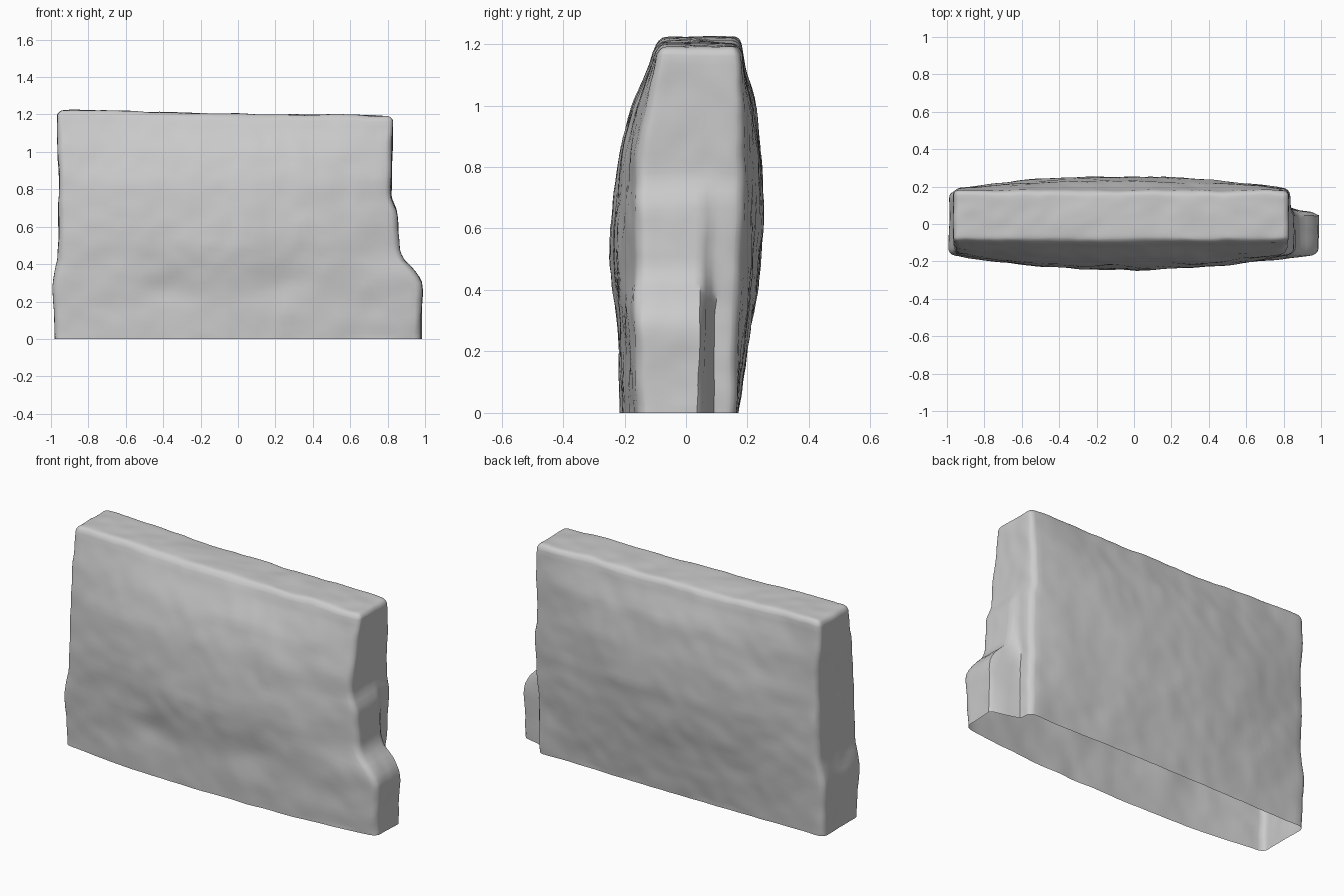
import bpy, bmesh, math
from mathutils import Vector, noise

cube = bpy.data.objects.get("Cube")
if cube:
    bpy.data.objects.remove(cube, do_unlink=True)

HX, HY, H, R = 0.9, 0.17, 1.2, 0.035   # block half sizes, height, edge rounding


def curve(points):
    """Smooth interpolation through (height, value) pairs."""
    def f(t):
        if t <= points[0][0]:
            return points[0][1]
        for (a, va), (b, vb) in zip(points, points[1:]):
            if t <= b:
                return va + (vb - va) * (t - a) / (b - a)
        return points[-1][1]
    return f


def step(a, b, t):
    t = max(0, min(1, (t - a) / (b - a)))
    return t * t * (3 - 2 * t)


# outlines of the slab by height
left_end = curve([(0, -.98), (.15, -.985), (.28, -.99), (.42, -.965), (.8, -.955), (1.1, -.965), (1.2, -.965)])
foot_end = curve([(0, .98), (.25, .99), (.31, .98), (.37, .94), (.42, .89), (.47, .86), (.68, .855), (.76, .82), (1.2, .83)])
wall_end = curve([(0, .82), (.47, .83), (.68, .84), (.76, .82), (1.2, .83)])
front_edge = curve([(0, -.155), (.2, -.16), (.6, -.165), (.85, -.155), (1, -.13), (1.12, -.105), (1.2, -.095)])
back_edge = curve([(0, .16), (.3, .172), (.6, .185), (1, .19), (1.2, .178)])
front_bulge = curve([(0, .06), (.2, .06), (.5, .082), (.8, .065), (1, .045), (1.15, .01), (1.2, 0)])
back_bulge = curve([(0, .01), (.2, .03), (.4, .055), (.6, .066), (.8, .062), (1, .035), (1.12, .006), (1.2, 0)])
top_rise = curve([(-1, .02), (-.8, .025), (-.3, .005), (.2, 0), (.8, -.005)])


def round_edges(p):
    core = Vector((max(R - HX, min(HX - R, p.x)),
                   max(R - HY, min(HY - R, p.y)),
                   min(H - R, p.z)))
    d = p - core
    return core + d.normalized() * R if d.length > R else p


def warp(p):
    u, v, z = p.x / HX, p.y / HY, p.z
    s = (v + 1) / 2
    # depth, bulging towards the middle of each face
    arch = 1 - abs(u) ** 2.2
    y0 = front_edge(z) - front_bulge(z) * arch
    y1 = back_edge(z) + back_bulge(z) * arch
    y = y0 + (y1 - y0) * s
    # length, with the foot reaching out along the front half only
    ye = front_edge(z) + (back_edge(z) - front_edge(z)) * s
    end = foot_end(z) + (wall_end(z) - foot_end(z)) * step(.045, .095, ye)
    x = left_end(z) + (end - left_end(z)) * (u + 1) / 2
    # shallow hollows in the front face
    for hx, hz in ((-.37, .26), (.25, .3)):
        y += .018 * math.exp(-((x - hx) / .14) ** 2 - ((z - hz) / .09) ** 2) * (1 - s)
    z += top_rise(x) * step(.9, 1.2, z)
    # uneven weathered surface
    q = Vector((x, y, z))
    bump = noise.noise_vector(q * 5) * .007 + noise.noise_vector(q * 13) * .004
    if p.z < .001:
        bump.z = 0
    return q + bump


def cuts(lo, hi, n):
    inner = [lo + (hi - lo) * i / n for i in range(1, n)]
    return inner + [e + sgn * R * k for e, sgn in ((lo, 1), (hi, -1)) for k in (.3, .65)]


# rough slab, hollow and open underneath
bm = bmesh.new()
bmesh.ops.create_cube(bm, size=1)
for v in bm.verts:
    v.co = Vector((v.co.x * 2 * HX, v.co.y * 2 * HY, (v.co.z + .5) * H))
for axis, lo, hi, n in ((0, -HX, HX, 56), (1, -HY, HY, 18), (2, 0, H, 40)):
    normal = Vector([float(i == axis) for i in range(3)])
    for c in cuts(lo, hi, n):
        bmesh.ops.bisect_plane(bm, geom=bm.verts[:] + bm.edges[:] + bm.faces[:],
                               plane_co=normal * c, plane_no=normal, dist=1e-5)
under = [f for f in bm.faces if f.calc_center_median().z < 1e-4]
bmesh.ops.delete(bm, geom=under, context='FACES')
for v in bm.verts:
    v.co = warp(round_edges(v.co))

mesh = bpy.data.meshes.new("stone_slab")
bm.to_mesh(mesh)
bm.free()
slab = bpy.data.objects.new("stone_slab", mesh)
bpy.context.collection.objects.link(slab)

# plain grey stone
colour = (.6, .6, .6, 1)
stone = bpy.data.materials.new("grey_stone")
stone.use_nodes = True
stone.diffuse_color = colour
stone.node_tree.nodes["Principled BSDF"].inputs["Base Color"].default_value = colour
mesh.materials.append(stone)

bpy.ops.object.select_all(action='DESELECT')
slab.select_set(True)
bpy.context.view_layer.objects.active = slab
bpy.ops.object.shade_smooth_by_angle(angle=math.radians(40))
